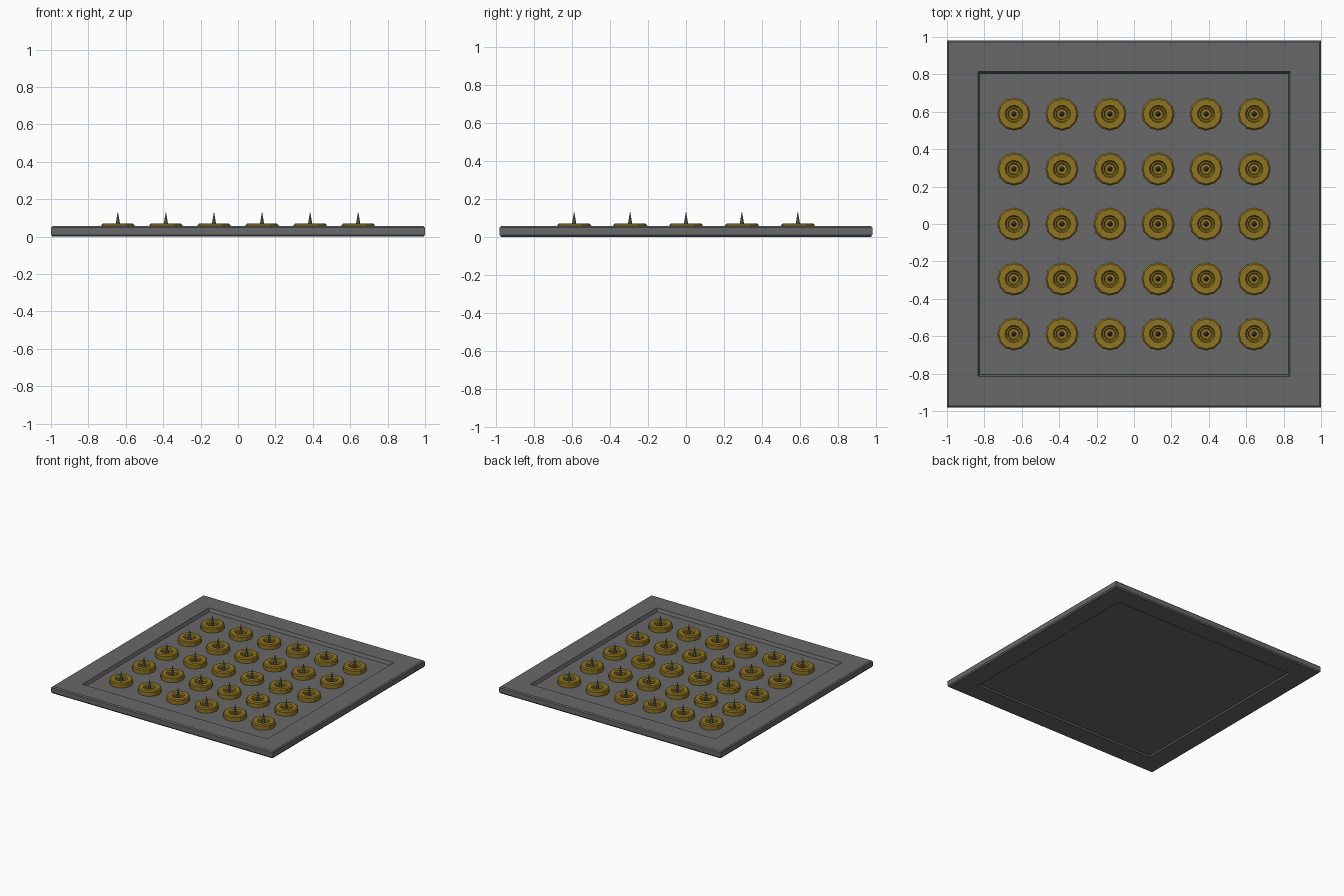
import bpy
import bmesh
from math import cos, sin, tau

cube = bpy.data.objects.get("Cube")
if cube:
    bpy.data.objects.remove(cube, do_unlink=True)


def material(name, color):
    m = bpy.data.materials.new(name)
    m.use_nodes = True
    m.diffuse_color = (*color, 1)
    m.node_tree.nodes["Principled BSDF"].inputs["Base Color"].default_value = (*color, 1)
    return m


def skin_rings(name, rings, mat):
    """Bridge a stack of closed rings and cap both ends."""
    bm = bmesh.new()
    loops = [[bm.verts.new(p) for p in ring] for ring in rings]
    n = len(loops[0])
    for a, b in zip(loops, loops[1:]):
        for i in range(n):
            j = (i + 1) % n
            bm.faces.new((a[i], a[j], b[j], b[i]))
    bm.faces.new(loops[0][::-1])
    bm.faces.new(loops[-1])
    bmesh.ops.recalc_face_normals(bm, faces=bm.faces)
    mesh = bpy.data.meshes.new(name)
    bm.to_mesh(mesh)
    bm.free()
    mesh.materials.append(mat)
    return mesh


def place(name, mesh, location=(0, 0, 0)):
    ob = bpy.data.objects.new(name, mesh)
    ob.location = location
    bpy.context.collection.objects.link(ob)
    return ob


def rectangle(inset, z):
    x, y = 1 - inset, 0.98 - inset
    return [(-x, -y, z), (x, -y, z), (x, y, z), (-x, y, z)]


def circle(radius, z, sides):
    return [(radius * cos(tau * i / sides), radius * sin(tau * i / sides), z)
            for i in range(sides)]


stone = material("dark grey stone", (0.14, 0.14, 0.14))
brass = material("old brass", (0.27, 0.175, 0.015))
steel = material("grey steel", (0.16, 0.17, 0.18))

# Floor plate: bevelled rim with a shallow panel sunk into both sides
FLOOR = 0.03
plate_profile = [(0.175, 0.01), (0.165, 0), (0.008, 0), (0, 0.01),
                 (0, 0.048), (0.008, 0.056), (0.165, 0.056), (0.175, FLOOR)]
place("floor_plate", skin_rings(
    "floor_plate", [rectangle(i, z) for i, z in plate_profile], stone))

# Faceted socket with a stepped well, and the spike standing in it
socket_profile = [(0.088, FLOOR), (0.088, 0.062), (0.08, 0.07), (0.047, 0.07),
                  (0.04, 0.058), (0.032, 0.058), (0.028, 0.045)]
socket = skin_rings("socket", [circle(r, z, 12) for r, z in socket_profile], brass)
spike_profile = [(0.014, 0.04), (0.011, 0.07), (0.001, 0.13)]
spike = skin_rings("spike", [circle(r, z, 8) for r, z in spike_profile], steel)

# Grid of six columns and five rows
for row in range(5):
    for col in range(6):
        spot = ((col - 2.5) * 0.257, (row - 2) * 0.294, 0)
        place(f"socket_{row + 1}_{col + 1}", socket, spot)
        place(f"spike_{row + 1}_{col + 1}", spike, spot)
